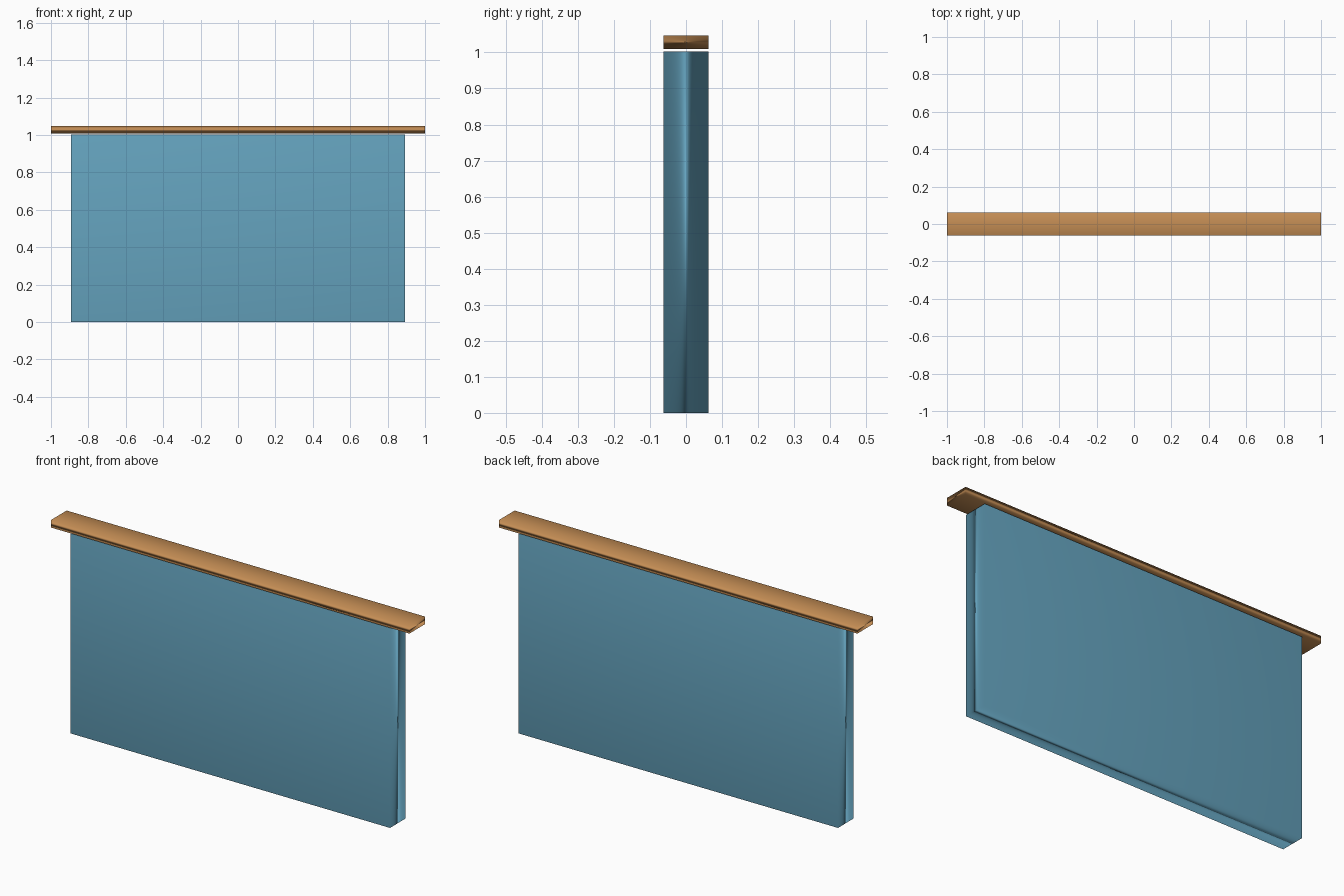
import bpy

if "Cube" in bpy.data.objects:
    bpy.data.objects.remove(bpy.data.objects["Cube"])


def material(name, color):
    mat = bpy.data.materials.new(name)
    mat.diffuse_color = color
    mat.use_nodes = True
    mat.node_tree.nodes["Principled BSDF"].inputs["Base Color"].default_value = mat.diffuse_color
    return mat


def slab(name, half_x, half_y, z0, z1, mat):
    # Smooth-shaded box whose normals follow its largest faces
    bpy.ops.mesh.primitive_cube_add(size=2, location=(0, 0, (z0 + z1) / 2))
    ob = bpy.context.object
    ob.name = name
    ob.scale = (half_x, half_y, (z1 - z0) / 2)
    bpy.ops.object.transform_apply(location=True, rotation=False, scale=True)
    bpy.ops.object.shade_smooth()
    normals = ob.modifiers.new("area_normals", 'WEIGHTED_NORMAL')
    normals.mode = 'FACE_AREA'
    ob.data.materials.append(mat)
    return ob


blue = material("blue", (0.13, 0.37, 0.52, 1))
orange = material("orange_brown", (0.56, 0.27, 0.09, 1))

# Upright wall panel
slab("wall_panel", 0.892, 0.0625, 0.0, 1.003, blue)
# Cap rail, overhanging both ends with a hairline gap beneath
slab("top_rail", 1.0, 0.0625, 1.009, 1.047, orange)
